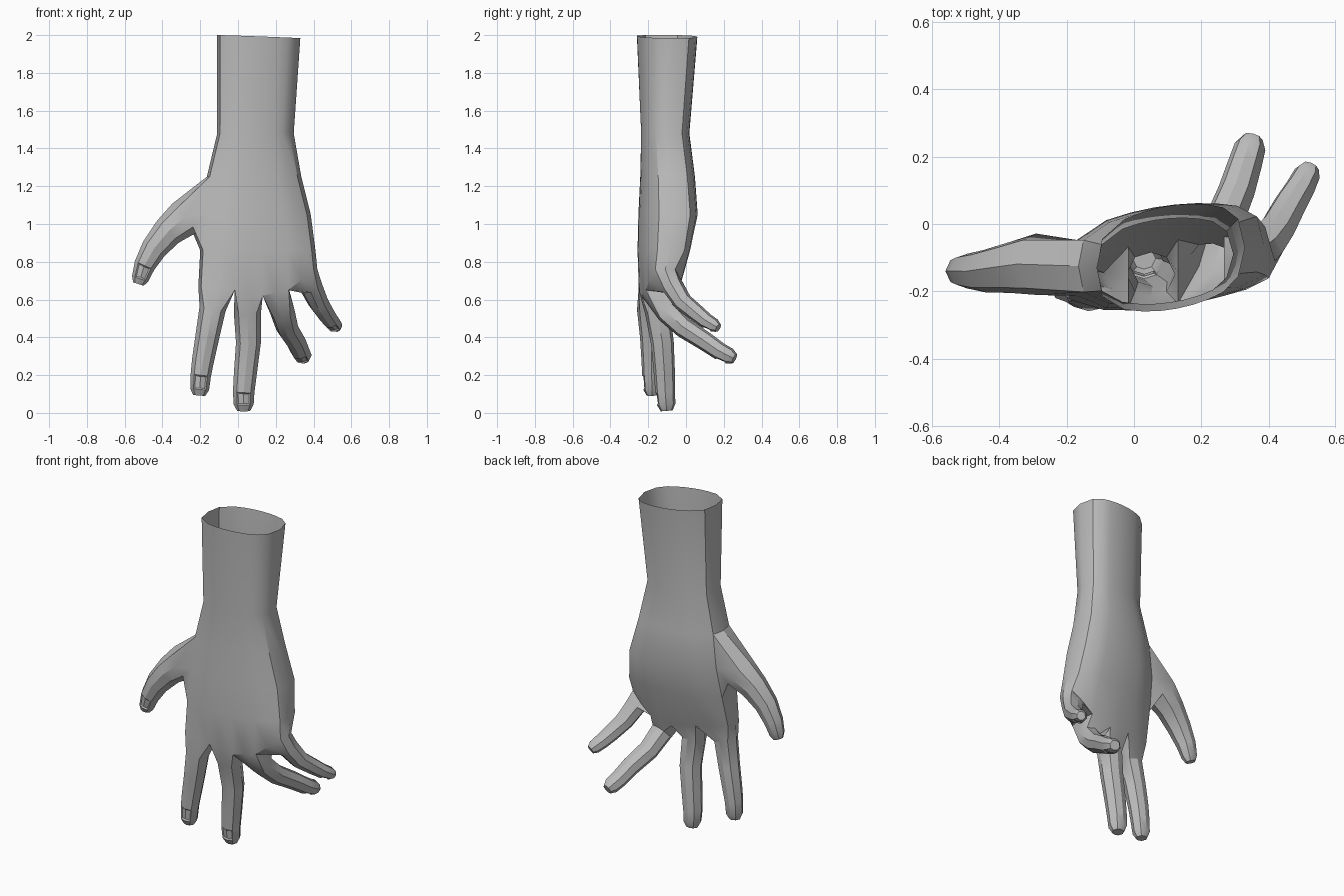
import bpy, bmesh, math
from mathutils import Vector

cube = bpy.data.objects.get("Cube")
if cube:
    bpy.data.objects.remove(cube)

skin = bpy.data.materials.new("plain_grey")
skin.use_nodes = True
grey = (0.5, 0.5, 0.5, 1)
skin.diffuse_color = grey
skin.node_tree.nodes["Principled BSDF"].inputs["Base Color"].default_value = grey

bm = bmesh.new()
STEPS = 8  # two dorsal strips per finger


def lerp(a, b, t):
    return a + (b - a) * t


def ring(x0, x1, yc0, yc1, half, heights):
    """Cross-section: front row, back row and the two side points."""
    out = {"front": [], "back": []}
    for k in range(STEPS + 1):
        t = (k / STEPS) ** 0.87
        h = half * (0.55 + 0.45 * math.sqrt(max(0, math.sin(math.pi * t))))
        x = lerp(x0 + 0.015, x1 - 0.02, t)
        f = k / STEPS * (len(heights) - 1)
        i = min(int(f), len(heights) - 2) if len(heights) > 1 else 0
        z = lerp(heights[i], heights[min(i + 1, len(heights) - 1)], f - i)
        y = lerp(yc0, yc1, t)
        out["front"].append(bm.verts.new((x, y - h, z)))
        out["back"].append(bm.verts.new((x, y + h, z)))
    out["left"] = bm.verts.new((x0, yc0, heights[0]))
    out["right"] = bm.verts.new((x1, yc1, heights[-1]))
    return out


def loop(r):
    return [r["left"]] + r["front"] + [r["right"]] + r["back"][::-1]


# Forearm, wrist and palm
rings = [ring(*spec) for spec in (
    (-.11, .33, -.13, -.07, .155, [2.0, 1.985]),
    (-.11, .295, -.13, -.09, .125, [1.48]),
    (-.165, .335, -.125, -.07, .14, [1.25]),
    (-.185, .385, -.13, -.06, .15, [1.05]),
    (-.2, .41, -.155, -.08, .13, [.86]),
    (-.21, .42, -.18, -.11, .095, [.67, .65, .62, .65, .76]),
)]
THUMB_RINGS = (2, 3)
for n in range(len(rings) - 1):
    a, b = loop(rings[n]), loop(rings[n + 1])
    for i in range(len(a)):
        j = (i + 1) % len(a)
        if n in THUMB_RINGS and (i == 0 or j == 0):
            continue  # opening that the thumb grows from
        bm.faces.new((a[i], a[j], b[j], b[i]))

PROFILE = [(-.65, .78), (0, 1), (.65, .78), (1, 0),
           (.65, -.78), (0, -1), (-.65, -.78), (-1, 0)]
nails = []


def grow_finger(base, path, r0, r1, across):
    """Bridge octagonal rings from an opening along a path to a closed tip."""
    pts = [Vector(p) for p in path]
    end = (pts[-1] - pts[-2]).normalized()
    pts.append(pts[-1] + end * r1 * 0.65)
    last = len(pts) - 1
    prev = base
    for i, p in enumerate(pts):
        t = (pts[min(i + 1, last)] - pts[max(i - 1, 0)]).normalized()
        u = Vector(across)
        u = (u - t * u.dot(t)).normalized()
        v = t.cross(u)
        r = lerp(r0, r1, (min(i, last - 1) / (last - 1)) ** 0.8)
        if i == last:
            r *= 0.65
        cur = [bm.verts.new(p + u * a * r + v * b * r * 0.92) for a, b in PROFILE]
        for k in range(8):
            j = (k + 1) % 8
            face = bm.faces.new((prev[k], prev[j], cur[j], cur[k]))
            if i == last - 1 and k < 2:
                nails.append(face)
        prev = cur
    bm.faces.new(prev)


# Four fingers from the open end of the palm
end_ring = rings[-1]
front, back = end_ring["front"], end_ring["back"]
webs = [end_ring["left"]]
for k in range(2, STEPS, 2):
    webs.append(bm.verts.new((front[k].co + back[k].co) / 2 + Vector((0, 0, .012))))
webs.append(end_ring["right"])

index = [(-.135, -.195, .55), (-.163, -.185, .4), (-.185, -.182, .28),
         (-.197, -.182, .2), (-.203, -.18, .125)]
middle = [(.05, -.15, .53), (.055, -.125, .37), (.04, -.115, .22),
          (.03, -.11, .11), (.03, -.105, .045)]
ring_finger = [(.235, -.1, .535), (.26, -.01, .45), (.305, .1, .38),
               (.33, .18, .325), (.345, .23, .3)]
little = [(.385, -.07, .67), (.425, -.015, .585), (.465, .06, .525),
          (.495, .11, .485), (.515, .15, .462)]
fingers = [(index, .07, .05), (middle, .072, .053),
           (ring_finger, .066, .047), (little, .062, .04)]
for n, (path, r0, r1) in enumerate(fingers):
    k = 2 * n
    base = front[k:k + 3] + [webs[n + 1]] + back[k:k + 3][::-1] + [webs[n]]
    grow_finger(base, path, r0, r1, (1, 0, 0))

# Thumb from the side of the palm
top, mid, low = rings[2:5]
base = [top["front"][0], mid["front"][0], low["front"][0], low["left"],
        low["back"][0], mid["back"][0], top["back"][0], top["left"]]
thumb = [(-.285, -.12, 1.03), (-.37, -.13, .96), (-.445, -.14, .87),
         (-.495, -.14, .78), (-.518, -.14, .71)]
grow_finger(base, thumb, .1, .045, (1, 0, -1))

# Drop the unused point behind the thumb, then press in the fingernails
bmesh.ops.delete(bm, geom=[v for v in bm.verts if not v.link_faces], context='VERTS')
bmesh.ops.recalc_face_normals(bm, faces=bm.faces[:])
bmesh.ops.inset_region(bm, faces=nails, thickness=0.008, depth=-0.006)

mesh = bpy.data.meshes.new("hand")
bm.to_mesh(mesh)
bm.free()
mesh.materials.append(skin)
hand = bpy.data.objects.new("hand", mesh)
bpy.context.collection.objects.link(hand)
bpy.ops.object.select_all(action='DESELECT')
hand.select_set(True)
bpy.context.view_layer.objects.active = hand
bpy.ops.object.shade_smooth_by_angle(angle=math.radians(32))
